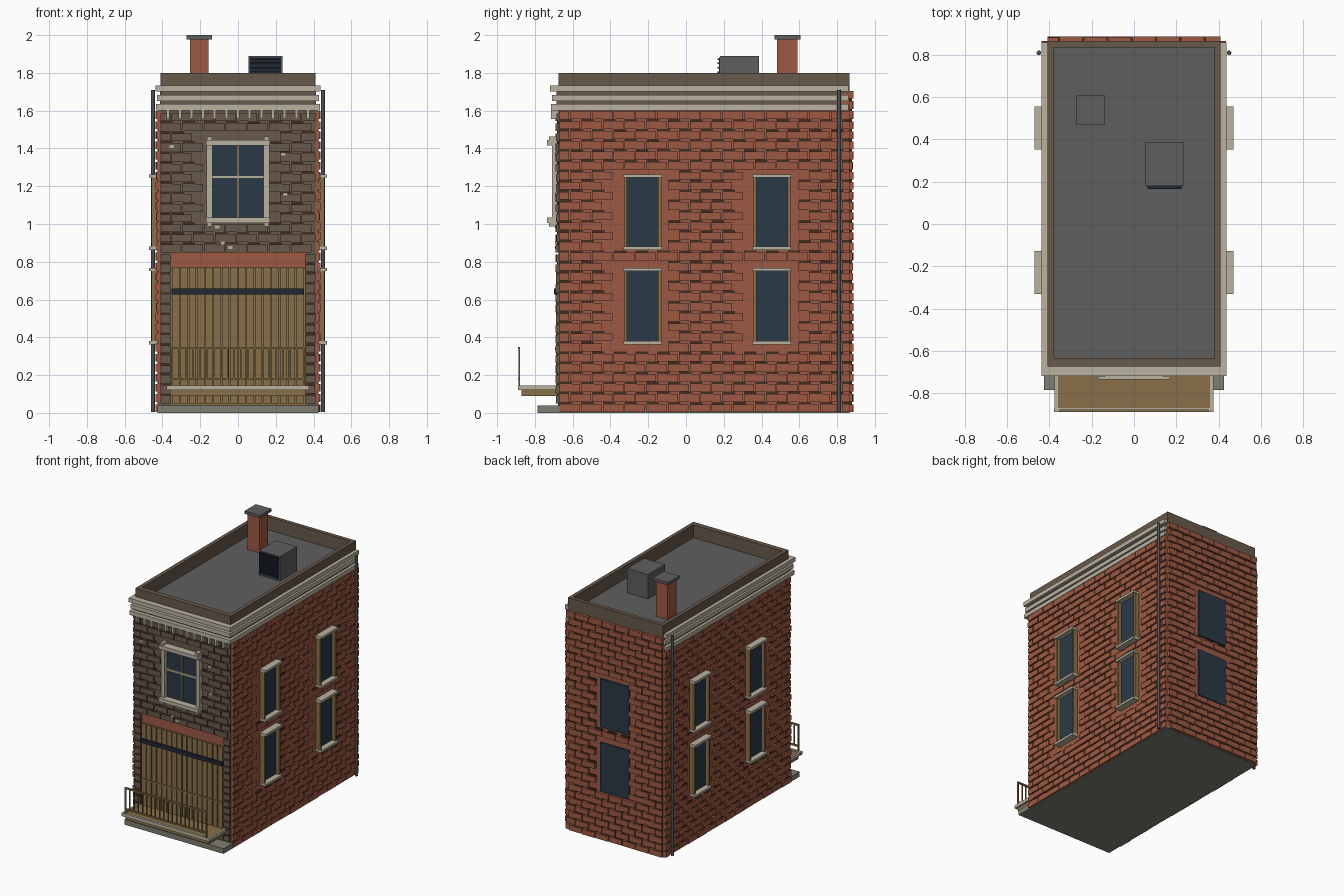
import bpy, bmesh, random
from mathutils import Matrix, Vector

random.seed(4)
cube = bpy.data.objects.get("Cube")
if cube:
    bpy.data.objects.remove(cube)


def material(name, *rgb):
    lin = [((c / 255 + .055) / 1.055) ** 2.4 for c in rgb] + [1]
    m = bpy.data.materials.new(name)
    m.diffuse_color = lin
    m.use_nodes = True
    m.node_tree.nodes["Principled BSDF"].inputs["Base Color"].default_value = lin
    return m


brick = material("red brick", 158, 90, 67)
facade = material("brown stone", 104, 89, 75)
cream = material("cream trim", 186, 178, 160)
wood = material("tan wood", 136, 112, 72)
glass = material("blue glass", 42, 57, 71)
roofing = material("roof grey", 95, 95, 95)
slate = material("dark slate", 76, 80, 84)
iron = material("black iron", 32, 40, 50)
mortar = material("dark mortar", 66, 44, 34)
stone = material("grey stone", 126, 126, 115)


def part(name, mat, boxes):
    """One object made of boxes given as (x range, y range, z range)."""
    bm = bmesh.new()
    for b in boxes:
        lo, hi = Vector([min(r) for r in b]), Vector([max(r) for r in b])
        m = Matrix.Translation((lo + hi) / 2) @ Matrix.Diagonal((*(hi - lo), 1))
        bmesh.ops.create_cube(bm, size=1, matrix=m)
    me = bpy.data.meshes.new(name)
    bm.to_mesh(me)
    bm.free()
    me.materials.append(mat)
    ob = bpy.data.objects.new(name, me)
    bpy.context.collection.objects.link(ob)
    return ob


def about(c, half):
    return (c - half, c + half)


def brick_wall(name, mat, place, u0, u1, z0, z1, openings=(), length=.115, pitch=.0535, gap=.013):
    """Running-bond bricks with dark joints; place(u, z, depth) gives the box."""
    def is_free(a, b, low, high):
        return not any(a < o[1] and b > o[0] and low < o[3] and high > o[2] for o in openings)

    bricks, joints = [], []
    row, z = 0, z0
    while z + pitch <= z1 + .01:
        u = u0 - (length / 2 if row % 2 else 0)
        while u < u1:
            a, b = max(u, u0), min(u + length - .006, u1)
            top = z + pitch - gap
            if b - a > .015 and is_free(a, b, z, top):
                bricks.append(place((a, b), (z, top), random.uniform(.011, .017)))
                if is_free(a, b, top, top + gap) and top + gap < z1 - .02:
                    joints.append(place((a, min(a + length * .58, b)), (top, top + gap), .007))
            u += length
        z += pitch
        row += 1
    part(name + "_bricks", mat, bricks)
    part(name + "_joints", mortar, joints)


W, CORE, FRONT, BACK = .41, .42, -.67, .865
STOREYS = [(.365, .765), (.865, 1.26)]
SIDE_Y = [-.23, .455]

# Core, foundation and roof
part("wall_core", brick, [((-CORE, CORE), (FRONT, BACK), (.02, 1.62)),
                          ((-W, W), (FRONT, BACK), (1.62, 1.69))])
part("foundation", stone, [((-.425, .425), (-.785, FRONT), (0, .04)),
                           ((-CORE, CORE), (FRONT, BACK), (0, .02))])
part("roof_deck", roofing, [((-.385, .385), (-.64, .84), (1.68, 1.7))])
part("parapet", facade, [(about(s * .395, .015), (FRONT - .005, BACK), (1.69, 1.8)) for s in (-1, 1)]
     + [((-.38, .38), r, (1.69, 1.8)) for r in ((FRONT - .005, -.635), (.835, BACK))])

# Brick side walls and back wall
side_holes = [(y - .105, y + .105, a, b) for y in SIDE_Y for a, b in STOREYS]
back_holes = [(-.125, .125, a + .01, b - .01) for a, b in STOREYS]
for s, side in ((1, "left"), (-1, "right")):
    brick_wall(side, brick, lambda u, z, d: ((s * CORE, s * (CORE + d)), u, z),
               FRONT, BACK, .005, 1.61, side_holes)
brick_wall("back", brick, lambda u, z, d: (u, (BACK, BACK + d + .006), z),
           -W, W, .005, 1.71, back_holes)
part("back_windows", glass, [((a, b), (BACK, BACK + .013), (c, d)) for a, b, c, d in back_holes])

# Stone facade above a wide gate opening
GATE_TOP = .85
part("facade_backing", facade, [((-W, W), (FRONT - .006, FRONT), (GATE_TOP, 1.62))]
     + [(about(s * .383, .027), (FRONT - .006, FRONT), (.04, GATE_TOP)) for s in (-1, 1)])
for name, u0, u1, z0, z1, holes in (
        ("facade", -W, W, GATE_TOP, 1.6, [(-.16, .16, 1.01, 1.44)]),
        ("right_gate_post", -W, -.357, .05, GATE_TOP, []),
        ("left_gate_post", .357, W, .05, GATE_TOP, [])):
    brick_wall(name, facade, lambda u, z, d: (u, (FRONT - d - .005, FRONT), z), u0, u1, z0, z1, holes)
part("pale_bricks", cream, [(about(x, .012), (FRONT - .023, FRONT), about(z, .008)) for x, z in
                            ((-.35, 1.41), (.25, 1.16), (-.11, .985), (-.08, .9), (-.04, .875), (.24, 1.37))])

# Cornice bands around front and sides, and dentils
bands = ((.437, -.72, 1.718), (.428, -.71, 1.667), (.434, -.715, 1.618))
part("cornice", cream, [((-w, w), (y, FRONT), about(z, .016)) for w, y, z in bands]
     + [((s * .4, s * w), (FRONT, .86), about(z, .016)) for w, y, z in bands for s in (-1, 1)])
part("cornice_backing", facade, [((-.413, .413), (FRONT - .015, FRONT), (1.6, 1.72))]
     + [((s * .4, s * .413), (FRONT, .8), (1.6, 1.72)) for s in (-1, 1)])
part("dentils", cream, [(about(-.37 + i * .0617, .008), (-.715, FRONT), (1.555, 1.605)) for i in range(13)])

# Front window
part("front_glass", glass, [((-.14, .14), (-.683, FRONT), (1.02, 1.43))])
part("front_window_frame", cream,
     [(about(s * .15, .016), (-.71, FRONT), (1.01, 1.44)) for s in (-1, 1)]
     + [((-.17, .17), (-.735, FRONT), about(z, .014)) for z in (1.02, 1.43)]
     + [((-.135, .135), (-.695, FRONT), about(1.25, .008))]
     + [(about(s * .15, .013), (-.725, FRONT), about(z, .012)) for s in (-1, 1) for z in (1, 1.45)])
part("front_mullion", wood, [(about(0, .004), (-.69, FRONT), (1.03, 1.42))])

# Side windows and drainpipes
spots = [(y, a, b) for y in SIDE_Y for a, b in STOREYS]
for s, side in ((1, "left"), (-1, "right")):
    part(side + "_glass", glass, [((s * W, s * .43), about(y, .09), (a, b)) for y, a, b in spots])
    part(side + "_window_jambs", wood, [((s * W, s * .457), about(y + e * .091, .008), (a, b))
                                        for y, a, b in spots for e in (-1, 1)])
    part(side + "_sills_and_lintels", cream, [((s * W, s * .472), about(y, .102), about(z, .009))
                                              for y, a, b in spots for z in (a + .006, b - .006)])
    bpy.ops.mesh.primitive_cylinder_add(vertices=16, radius=.011, depth=1.705,
                                        location=(s * .45, .81, .8575))
    pipe = bpy.context.object
    pipe.name = side + "_drainpipe"
    pipe.data.materials.append(slate)
    bpy.ops.object.shade_smooth_by_angle()

# Slatted gate with an iron bar
part("gate_backing", wood, [((-.356, .356), (-.678, FRONT), (.04, .768))])
part("gate_slats", wood, [(about(-.328 + i * .0437, .019), (-.688, -.675), (.05, .772)) for i in range(16)])
part("gate_rail", wood, [((-.35, .35), (-.694, -.68), about(.34, .006))])
part("gate_bar", iron, [((-.353, .35), (-.7, -.68), about(.642, .016))])

# Balcony
part("balcony_deck", wood, [((-.36, .36), (-.87, FRONT), (.09, .138))])
part("balcony_trim", cream, [((-.378, .372), (-.89, -.872), (.12, .145))]
     + [(about(s * .368, .008), (-.89, FRONT), (.12, .145)) for s in (-1, 1)])
part("balcony_rail", wood, [((-.352, .352), about(-.884, .006), about(z, .006)) for z in (.18, .343)]
     + [(about(-.348 + i * .0366, .004), about(-.884, .004), (.18, .343)) for i in range(20)]
     + [(about(s * .348, .005), about(-.884, .004), (.14, .343)) for s in (-1, 1)])

# Chimney and roof vent
part("chimney", brick, [((-.255, -.155), (.483, .59), (1.695, 1.985))])
part("chimney_cap", roofing, [(about(-.205, .067), about(.538, .069), (1.978, 2))])
part("vent_box", roofing, [((.055, .235), (.18, .387), (1.695, 1.89))])
part("vent_face", iron, [((.062, .228), (.175, .18), (1.71, 1.882))])
part("vent_louvres", iron, [((.065, .225), (.166, .176), about(1.735 + i * .023, .004)) for i in range(7)])
